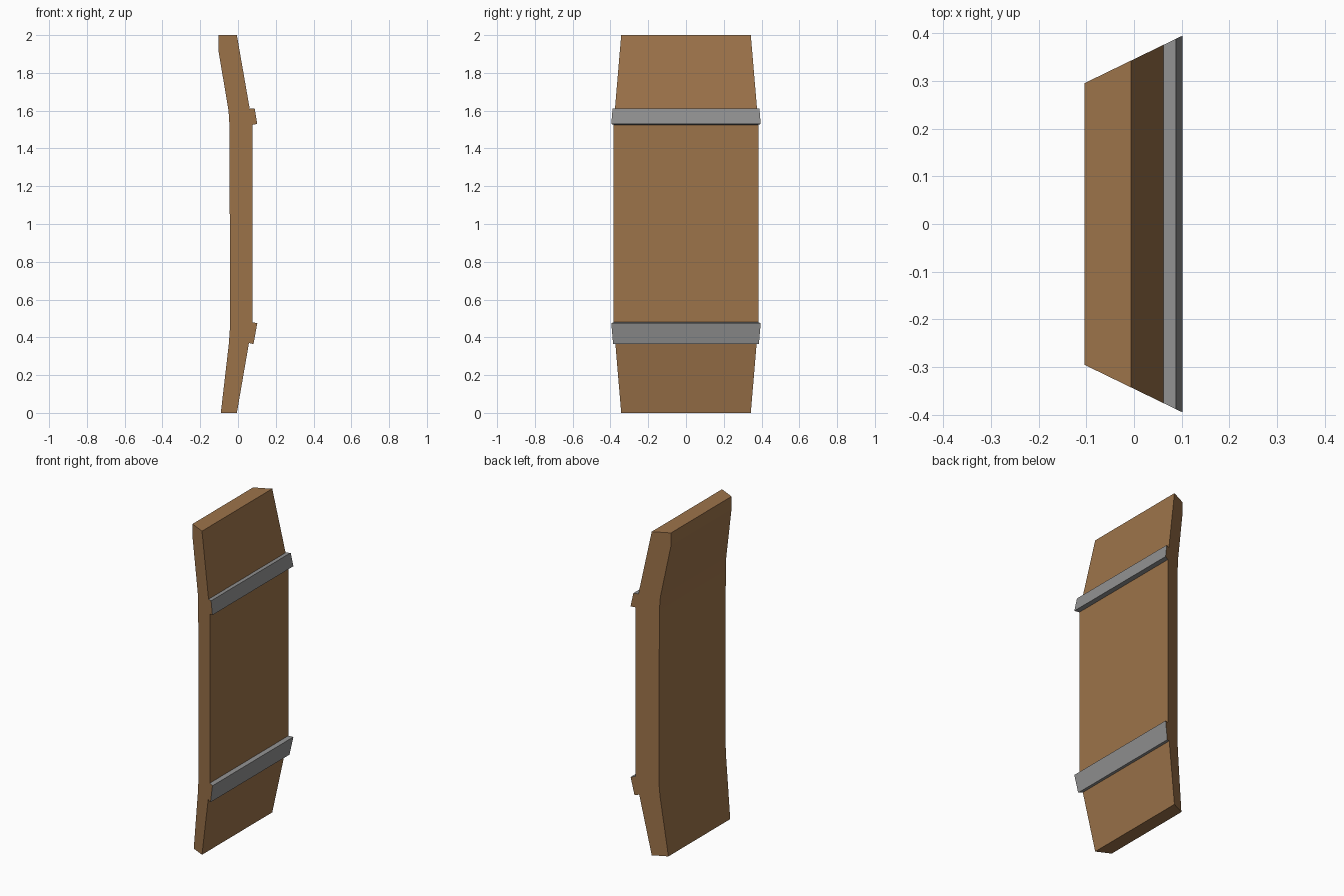
import bpy
import bmesh

cube = bpy.data.objects.get("Cube")
if cube:
    bpy.data.objects.remove(cube, do_unlink=True)


def make_material(name, rgb):
    mat = bpy.data.materials.new(name)
    mat.use_nodes = True
    mat.diffuse_color = (*rgb, 1)
    mat.node_tree.nodes["Principled BSDF"].inputs["Base Color"].default_value = (*rgb, 1)
    return mat


wood = make_material("brown wood", (0.335, 0.172, 0.068))
metal = make_material("grey metal", (0.285, 0.285, 0.285))


def half_width(x):
    """The radial side walls widen towards the outside of the barrel."""
    return 0.346 + 0.485 * x


def radial_prism(name, profile, side_mat):
    """Sweep an x-z profile across the stave, with wooden end caps."""
    bm = bmesh.new()
    rings = [[bm.verts.new((x, s * half_width(x), z)) for x, z in profile] for s in (-1, 1)]
    near, far = rings
    for ring in rings:
        bm.faces.new(ring).material_index = 0
    for i in range(len(profile)):
        j = (i + 1) % len(profile)
        bm.faces.new((near[i], near[j], far[j], far[i])).material_index = 1
    bmesh.ops.recalc_face_normals(bm, faces=bm.faces)
    mesh = bpy.data.meshes.new(name)
    bm.to_mesh(mesh)
    bm.free()
    mesh.materials.append(wood)
    mesh.materials.append(side_mat)
    obj = bpy.data.objects.new(name, mesh)
    bpy.context.collection.objects.link(obj)
    return obj


# Bent plank: outer side going up, then inner side going down
lower_seat = [(0.058, 0.37), (0.076, 0.48)]
upper_seat = [(0.076, 1.525), (0.062, 1.61)]
outer = [(-0.006, 0), *lower_seat, *upper_seat, (-0.006, 2)]
inner = [(-0.104, 2), (-0.104, 1.92), (-0.05, 1.6), (-0.045, 1.52),
         (-0.042, 0.46), (-0.048, 0.37), (-0.091, 0)]
radial_prism("stave", outer + inner, wood)

# Hoop bands standing proud of the outer side
radial_prism("lower_hoop_band", lower_seat + [(0.102, 0.475), (0.082, 0.364)], metal)
radial_prism("upper_hoop_band", upper_seat + [(0.088, 1.612), (0.102, 1.53)], metal)
